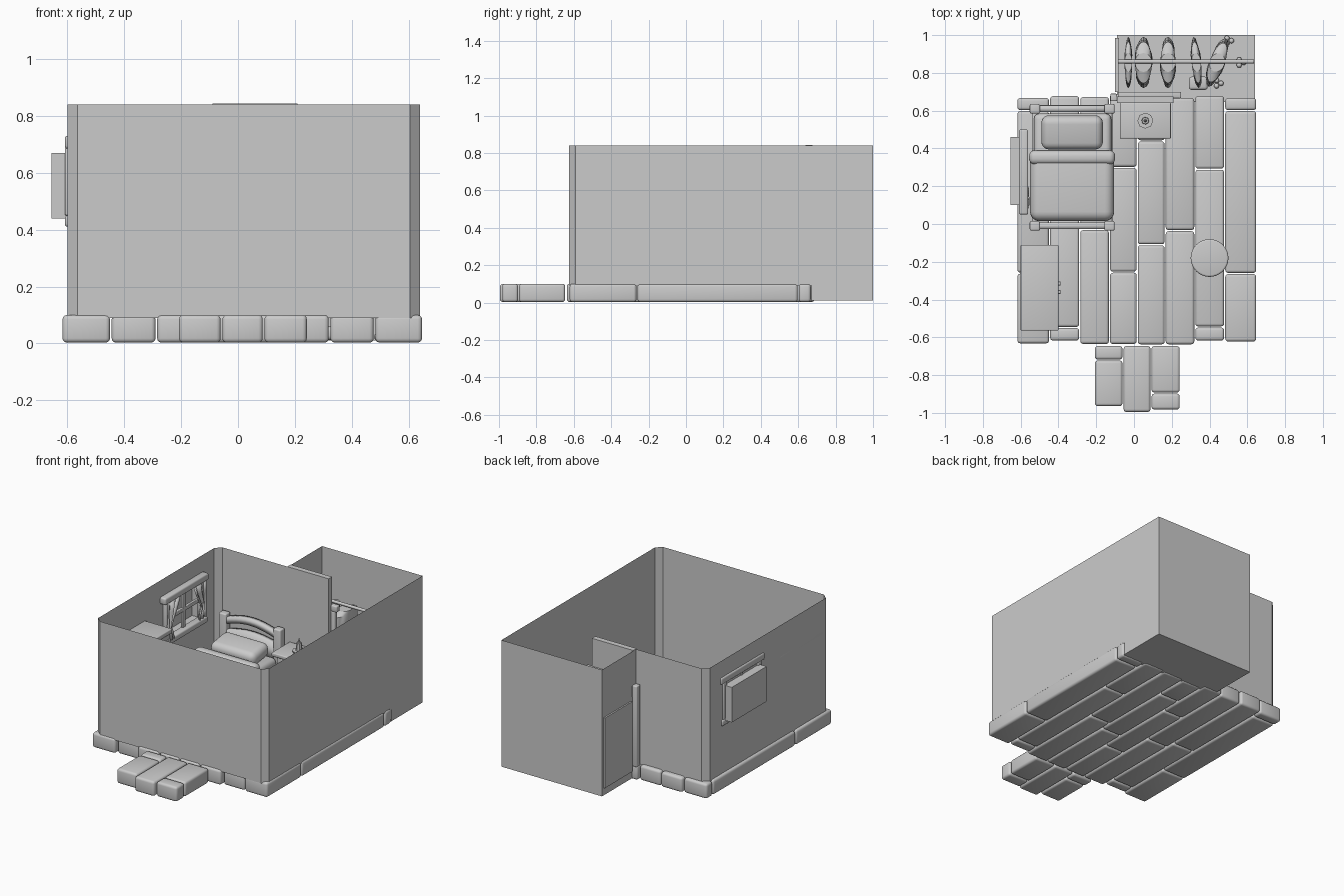
import bpy, bmesh, math, random
from mathutils import Vector

if "Cube" in bpy.data.objects:
    bpy.data.objects.remove(bpy.data.objects["Cube"])
random.seed(4)


def mesh_object(name, bm, smooth=False):
    bmesh.ops.remove_doubles(bm, verts=bm.verts, dist=0.0001)
    me = bpy.data.meshes.new(name)
    bm.to_mesh(me)
    bm.free()
    ob = bpy.data.objects.new(name, me)
    bpy.context.collection.objects.link(ob)
    if smooth:
        for p in me.polygons:
            p.use_smooth = True
    return ob


def box(name, x0, x1, y0, y1, z0, z1, bevel=0.0, seg=3, rot=(0, 0, 0)):
    bm = bmesh.new()
    bmesh.ops.create_cube(bm, size=1)
    for v in bm.verts:
        v.co = Vector((v.co.x * (x1 - x0), v.co.y * (y1 - y0), v.co.z * (z1 - z0)))
    if bevel:
        bmesh.ops.bevel(bm, geom=bm.edges[:], offset=bevel, segments=seg,
                        profile=0.5, affect='EDGES', clamp_overlap=True)
    ob = mesh_object(name, bm, bool(bevel))
    ob.location = ((x0 + x1) / 2, (y0 + y1) / 2, (z0 + z1) / 2)
    ob.rotation_euler = rot
    return ob


def cylinder(name, x, y, z0, z1, r0, r1, sides=24, bevel=0.0):
    bm = bmesh.new()
    bmesh.ops.create_cone(bm, cap_ends=True, segments=sides, radius1=r0, radius2=r1, depth=z1 - z0)
    if bevel:
        rims = [e for e in bm.edges if abs(e.verts[0].co.z - e.verts[1].co.z) < 1e-5]
        bmesh.ops.bevel(bm, geom=rims, offset=bevel, segments=3, profile=0.5, affect='EDGES')
    ob = mesh_object(name, bm)
    ob.location = (x, y, (z0 + z1) / 2)
    return ob


def quads(name, faces):
    bm = bmesh.new()
    for f in faces:
        bm.faces.new([bm.verts.new(c) for c in f])
    return mesh_object(name, bm)


def upright(p, q, z0, z1):
    return [(*p, z0), (*q, z0), (*q, z1), (*p, z1)]


# floor planks: x range, then y breaks
G = 0.003
columns = [(-.62, -.447, (-.635, -.26, .6, .67)), (-.447, -.287, (-.62, -.548, .03, .68)),
           (-.287, -.13, (-.638, -.03, .675)), (-.13, .017, (-.638, -.255, .3, .69)),
           (.017, .165, (-.64, -.11, .44, .66)), (.165, .322, (-.64, -.035, .67)),
           (.322, .48, (-.62, -.545, .29, .68)), (.48, .65, (-.625, -.262, .6, .67)),
           (-.21, -.058, (-.967, -.72, -.643)), (-.058, .09, (-.998, -.643)),
           (.09, .245, (-.985, -.895, -.643))]
for a, b, ys in columns:
    for c, d in zip(ys, ys[1:]):
        box("step_plank" if d < -.64 or ys[-1] < -.6 else "floor_plank",
            a + G, b - G, c + G, d - G, 0.003, 0.1, 0.015)

# thin room walls with chamfered corners
H, B = .84, .09
front = [(.64, .67), (.64, -.592), (.605, -.625), (-.565, -.625), (-.6, -.592)]
faces = [upright(p, q, B, H) for p, q in zip(front, front[1:])]
back = [(-.6, .61), (-.565, .645), (-.09, .645)]
faces += [upright(p, q, B, H) for p, q in zip(back, back[1:])]
wy0, wy1, wz0, wz1 = .1, .46, .44, .67
faces += [upright((-.6, -.592), (-.6, wy0), B, H), upright((-.6, wy1), (-.6, .61), B, H),
          upright((-.6, wy0), (-.6, wy1), B, wz0), upright((-.6, wy0), (-.6, wy1), wz1, H)]
quads("room_walls", faces)

# back alcove
faces = [upright((.64, .67), (.64, 1), .01, H), upright((.64, 1), (-.09, 1), .01, H),
         upright((-.09, 1), (-.09, .645), .01, H),
         [(-.09, .645, .01), (.64, .645, .01), (.64, 1, .01), (-.09, 1, .01)]]
quads("alcove_walls", faces)
box("partition", -.09, .21, .64, .675, .09, .843)
box("door_panel", -.1, -.08, .7, .985, .06, .52)
box("door_lintel", -.085, .25, .665, .70, .62, .66, .006)
box("door_post", .205, .235, .665, .695, .09, .62, .006)
box("door_post", -.125, -.09, .65, .69, .09, .62, .006)

# window recess, frame and curtains
X = -.655
quads("window_recess", [upright((X, wy0), (X, wy1), wz0, wz1),
                        upright((X, wy0), (-.6, wy0), wz0, wz1), upright((X, wy1), (-.6, wy1), wz0, wz1)] +
      [[(X, wy0, z), (-.6, wy0, z), (-.6, wy1, z), (X, wy1, z)] for z in (wz0, wz1)])
box("window_lintel", -.609, -.56, .05, .50, .685, .73, .01)
box("window_sill", -.609, -.56, .07, .49, .41, .45, .01)
for y in (.1, .46):
    box("window_jamb", -.609, -.575, y - .02, y + .02, .45, .69, .006)
box("window_mullion", -.605, -.585, .268, .292, .45, .69, .004)
box("window_crossbar", -.605, -.585, .1, .46, .555, .58, .004)
for s in (-1, 1):
    bm = bmesh.new()
    rows = []
    for z, w in ((.69, .12), (.62, .09), (.55, .05), (.52, .04), (.49, .055), (.44, .065)):
        rows.append([bm.verts.new((-.572 + .008 * math.cos(i * 1.6), .28 + s * (.2 - w * i / 8), z))
                     for i in range(9)])
    for r, t in zip(rows, rows[1:]):
        for i in range(8):
            bm.faces.new((r[i], r[i + 1], t[i + 1], t[i]))
    ob = mesh_object("curtain", bm, True)
    ob.modifiers.new("thick", 'SOLIDIFY').thickness = .01

# bed
for x in (-.525, -.13):
    box("head_post", x - .027, x + .027, .585, .635, .1, .44, .008)
    box("foot_post", x - .027, x + .027, -.035, .015, .1, .32, .008)
    box("bed_rail", x - .015, x + .015, 0, .6, .16, .21, .005)


def arched_board(name, y, z0, z1, rise):
    bm = bmesh.new()
    n = 12
    top, low = [], []
    for i in range(n + 1):
        t = i / n
        z = rise * math.sin(math.pi * t)
        top.append(bm.verts.new((-.525 + .395 * t, y, z1 + z)))
        low.append(bm.verts.new((-.525 + .395 * t, y, z0 + z)))
    for i in range(n):
        bm.faces.new((low[i], low[i + 1], top[i + 1], top[i]))
    ob = mesh_object(name, bm)
    m = ob.modifiers.new("thick", 'SOLIDIFY')
    m.thickness, m.offset = .035, 0


arched_board("headboard_rail", .61, .37, .41, .04)
arched_board("headboard_panel", .612, .2, .33, .03)
arched_board("footboard", -.01, .15, .27, .02)
box("mattress", -.53, -.12, .015, .585, .17, .26, .03)
box("blanket", -.55, -.105, .015, .39, .16, .295, .05, 5)
box("blanket_fold", -.555, -.1, .315, .39, .17, .305, .03, 4)
box("pillow", -.49, -.165, .395, .575, .25, .345, .04, 5, (.15, 0, 0))

# wardrobe by the left wall
box("wardrobe_body", -.597, -.405, -.555, -.12, .1, .61, .006)
box("wardrobe_top", -.6, -.4, -.565, -.11, .61, .64, .006)
for y in (-.45, -.225):
    box("wardrobe_door", -.41, -.4, y - .1, y + .1, .14, .58, .004)
for y in (-.36, -.315):
    box("wardrobe_knob", -.402, -.388, y - .01, y + .01, .34, .37, .004)

# bedside table with lamp
box("table_top", -.075, .195, .452, .642, .33, .355, .006)
box("table_drawer", -.05, .17, .475, .635, .22, .33, .004)
box("drawer_knob", .045, .075, .462, .478, .265, .29, .005)
for x in (-.05, .145):
    for y in (.475, .61):
        box("table_leg", x, x + .025, y, y + .025, .1, .23)
cylinder("candle_dish", .06, .547, .355, .37, .035, .042, 8)
cylinder("candle", .06, .547, .37, .42, .02, .018, 8)
cylinder("candle_flame", .06, .547, .42, .45, .009, .001, 8)

# stool
cylinder("stool_seat", .4, -.18, .25, .29, .1, .1, 32, .01)
for i in range(3):
    a = i * math.tau / 3 + .5
    cylinder("stool_leg", .4 + .06 * math.cos(a), -.18 + .06 * math.sin(a), .1, .26, .014, .018, 10)

# clothes hanging in the alcove
rail = cylinder("clothes_rail", .25, .86, -.36, .36, .01, .01, 12)
rail.location = (.275, .86, .58)
rail.rotation_euler = (0, math.pi / 2, 0)
for x, w, z0, turn in ((-.03, .04, .2, 0), (.05, .09, .16, 0), (.18, .08, .22, 0),
                       (.33, .05, .18, .1), (.44, .08, .25, -.35)):
    bm = bmesh.new()
    rows = []
    for z, d in ((.56, .05), (.54, .11), (.45, .12), (.33, .125), (z0, .135)):
        ring = []
        for i in range(20):
            a = i * math.tau / 20
            r = 1 + (.12 * math.sin(5 * a + x * 20) if z < .5 else 0)
            ring.append(bm.verts.new((w / 2 * r * math.cos(a), d * math.sin(a), z)))
        rows.append(ring)
    for r, t in zip(rows, rows[1:]):
        for i in range(20):
            bm.faces.new((r[i], t[i], t[i - 1], r[i - 1]))
    bm.faces.new(rows[0])
    bm.faces.new(rows[-1][::-1])
    ob = mesh_object("hanging_garment", bm, True)
    ob.location = (x, .855, 0)
    ob.rotation_euler = (0, 0, turn)

# small round toys on the alcove floor
for cx, cy in ((.565, .855), (.5, .97), (.445, .745)):
    for i in range(3):
        a = i * math.tau / 3
        bm = bmesh.new()
        bmesh.ops.create_icosphere(bm, subdivisions=2, radius=.014)
        ob = mesh_object("toy_ball", bm, True)
        ob.location = (cx + .016 * math.cos(a), cy + .016 * math.sin(a), .024)
box("folded_cloth", .29, .39, .71, .78, .012, .06, .015)

for ob in bpy.context.collection.objects:
    ob.select_set(True)
    bpy.context.view_layer.objects.active = ob
bpy.ops.object.shade_smooth_by_angle(angle=math.radians(35))
